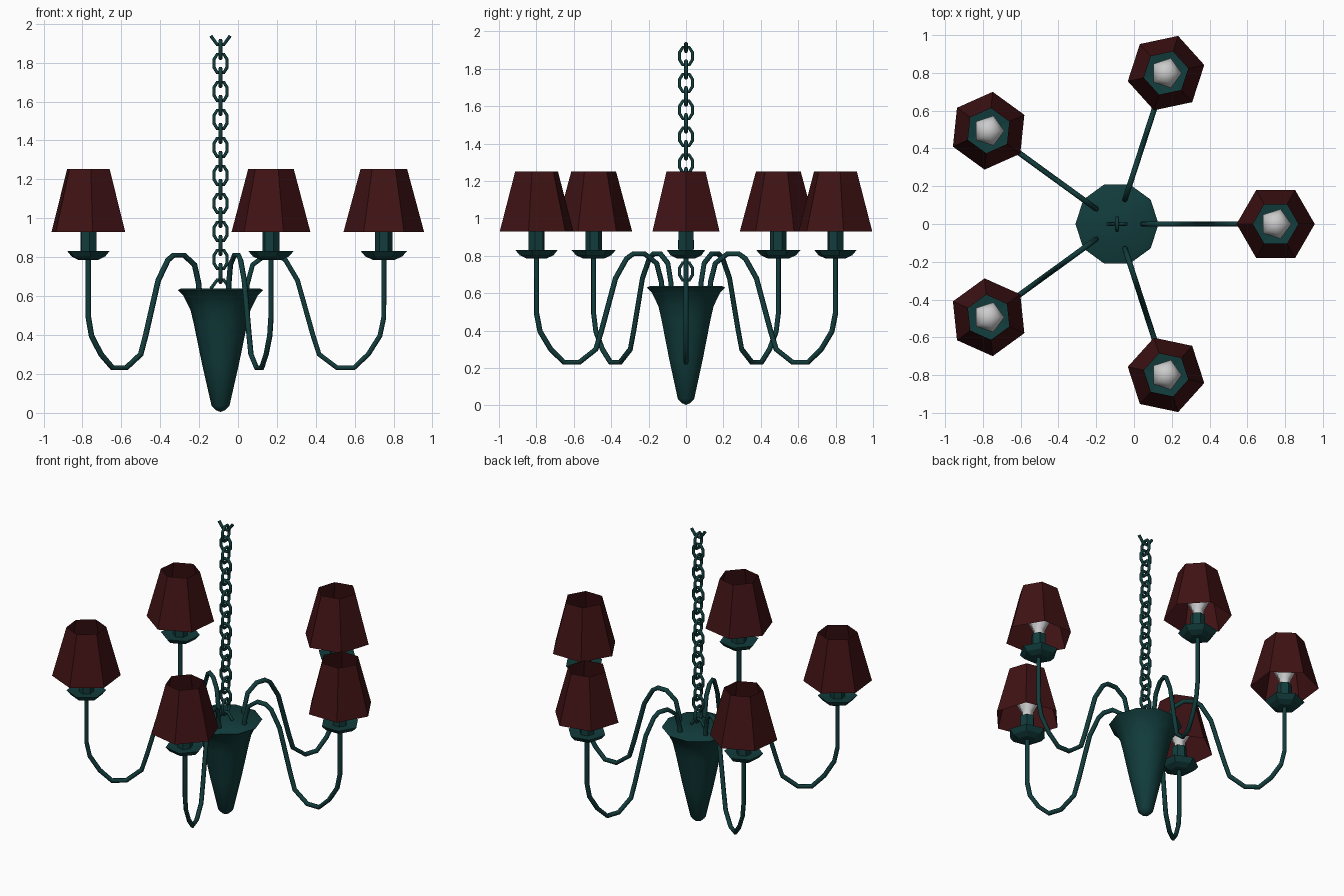
import bpy, math
from mathutils import Matrix

if "Cube" in bpy.data.objects:
    bpy.data.objects.remove(bpy.data.objects["Cube"])

AXIS_X = -0.09


def material(name, rgb):
    m = bpy.data.materials.new(name)
    m.diffuse_color = (*rgb, 1)
    m.use_nodes = True
    m.node_tree.nodes["Principled BSDF"].inputs["Base Color"].default_value = m.diffuse_color
    return m


TEAL = material("dark_teal", (0.006, 0.045, 0.045))
RED = material("dark_red", (0.05, 0.006, 0.007))
WHITE = material("bulb_white", (0.8, 0.8, 0.8))


def link(name, data, mat, matrix):
    data.materials.append(mat)
    ob = bpy.data.objects.new(name, data)
    bpy.context.collection.objects.link(ob)
    ob.matrix_world = matrix
    return ob


def lathe(name, profile, sides, mat, matrix, smooth=None):
    """Spin (radius, z) points around z; radius 0 makes a pole."""
    verts, rings, faces = [], [], []
    for r, z in profile:
        n = 1 if r == 0 else sides
        rings.append([len(verts) + i for i in range(n)])
        verts += [(r * math.cos(i * math.tau / sides), r * math.sin(i * math.tau / sides), z)
                  for i in range(n)]
    for a, b in zip(rings, rings[1:]):
        for i in range(sides):
            j = (i + 1) % sides
            quad = [a[i % len(a)], a[j % len(a)], b[j % len(b)], b[i % len(b)]]
            faces.append(list(dict.fromkeys(quad)))
    me = bpy.data.meshes.new(name)
    me.from_pydata(verts, [], faces)
    if smooth:
        me.shade_smooth()
        me.set_sharp_from_angle(angle=math.radians(smooth))
    return link(name, me, mat, matrix)


def tube(name, points, radius, matrix, closed=False):
    cu = bpy.data.curves.new(name, "CURVE")
    cu.dimensions = "3D"
    cu.bevel_depth = radius
    cu.bevel_resolution = 1
    cu.use_fill_caps = True
    sp = cu.splines.new("POLY")
    sp.points.add(len(points) - 1)
    for p, (x, z) in zip(sp.points, points):
        p.co = (x, 0, z, 1)
    sp.use_cyclic_u = closed
    sp.use_smooth = True
    return link(name, cu, TEAL, matrix)


centre = Matrix.Translation((AXIS_X, 0, 0))

# central tapered body
lathe("body", [(0, 0.003), (0.022, 0.012), (0.046, 0.035), (0.095, 0.25), (0.138, 0.46),
               (0.155, 0.53), (0.19, 0.60), (0.22, 0.63), (0.205, 0.638), (0, 0.632)],
      10, TEAL, centre, 50)

# arms with their lamps
arm_path = [(0.136, 0.62), (0.138, 0.66), (0.165, 0.76), (0.232, 0.81), (0.297, 0.81),
            (0.334, 0.785), (0.396, 0.68), (0.475, 0.40), (0.507, 0.30), (0.60, 0.23),
            (0.686, 0.23), (0.76, 0.30), (0.82, 0.395), (0.84, 0.49), (0.84, 0.80)]
for k in range(5):
    turn = centre @ Matrix.Rotation(k * math.tau / 5, 4, "Z")
    lamp = turn @ Matrix.Translation((0.84, 0, 0))
    tube(f"arm_{k}", arm_path, 0.0145, turn)
    lathe(f"drip_dish_{k}", [(0, 0.785), (0.055, 0.785), (0.095, 0.803), (0.12, 0.832),
                             (0.045, 0.825)], 6, TEAL, lamp)
    lathe(f"candle_{k}", [(0.045, 0.82), (0.045, 0.945), (0, 0.945)], 6, TEAL, lamp)
    lathe(f"bulb_{k}", [(0.035, 0.94), (0.038, 0.98), (0.078, 1.06), (0.083, 1.10),
                        (0.055, 1.15), (0, 1.17)], 5, WHITE, lamp, 80)
    lathe(f"lamp_shade_{k}", [(0.207, 0.93), (0.12, 1.252)], 6, RED, lamp)

# hanging chain, links alternately turned
ring = [(0.017, 0.047), (0.034, 0.02), (0.034, -0.02), (0.017, -0.047),
        (-0.017, -0.047), (-0.034, -0.02), (-0.034, 0.02), (-0.017, 0.047)]
for i in range(17):
    m = centre @ Matrix.Translation((0, 0, 1.868 - 0.072 * i))
    if i % 2 == 0:
        m = m @ Matrix.Rotation(math.pi / 2, 4, "Z")
    tube(f"chain_link_{i}", ring, 0.010, m, True)

# open half links at both ends of the chain
half = [(-0.05, 0.045), (-0.017, 0.0), (0.017, 0.0), (0.05, 0.045)]
tube("top_half_link", half, 0.010, centre @ Matrix.Translation((0, 0, 1.893)))
tube("bottom_half_link", [(x, -z) for x, z in half], 0.010,
     centre @ Matrix.Translation((0, 0, 0.682)))
